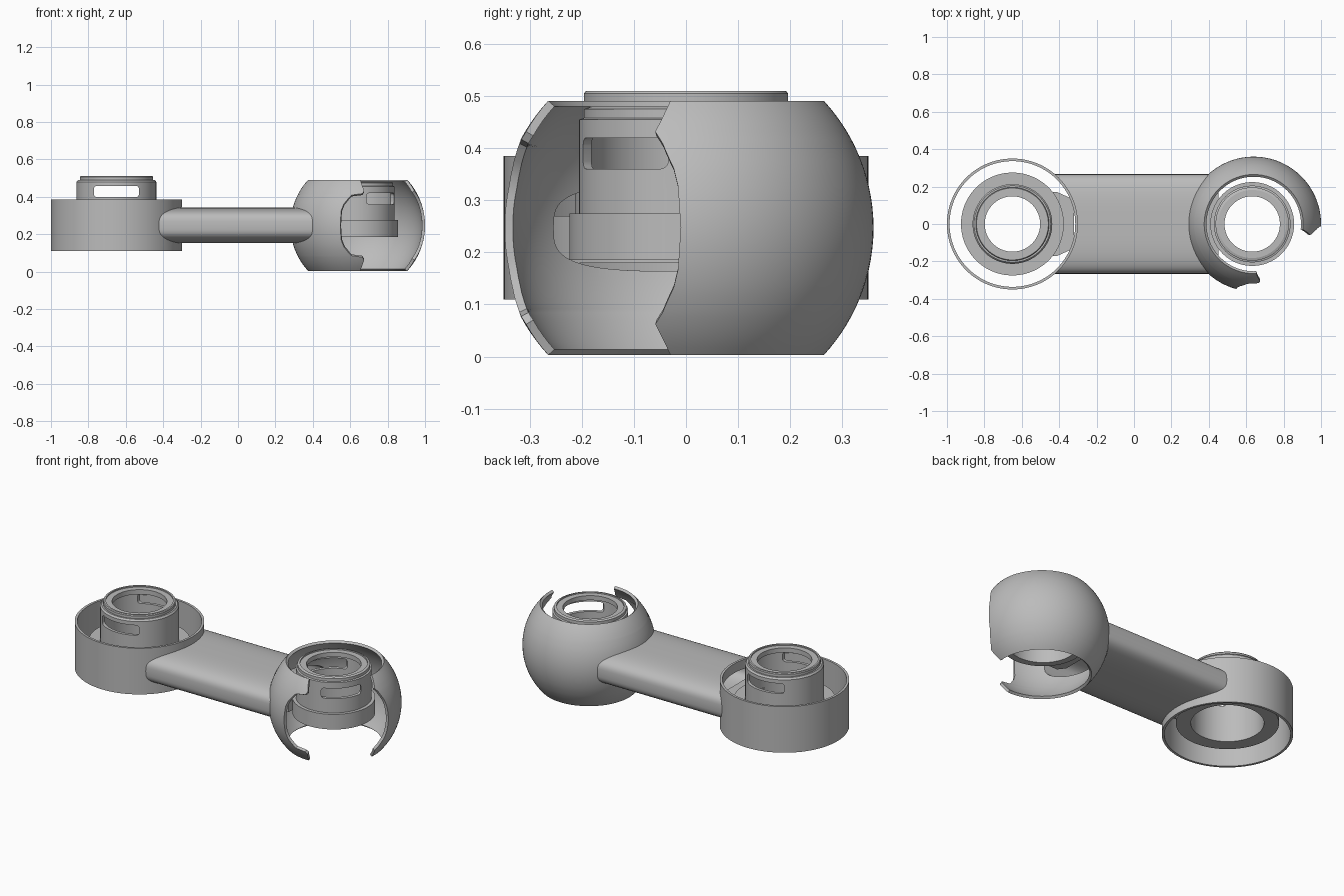
import bpy, bmesh
from math import sin, cos, pi, radians, sqrt
from mathutils import Matrix

default = bpy.data.objects.get("Cube")
if default:
    bpy.data.objects.remove(default)

GREY = (0.5, 0.5, 0.5, 1)
metal = bpy.data.materials.new("machined_grey")
metal.use_nodes = True
metal.diffuse_color = GREY
metal.node_tree.nodes["Principled BSDF"].inputs["Base Color"].default_value = GREY

HOUSING_X, SHELL_X, HUB_X = -0.65, 0.64, 0.632
HOUSING_R, SHELL_R, MID_Z = 0.35, 0.36, 0.247


def make(name, bm):
    bmesh.ops.recalc_face_normals(bm, faces=bm.faces)
    mesh = bpy.data.meshes.new(name)
    bm.to_mesh(mesh)
    bm.free()
    mesh.materials.append(metal)
    obj = bpy.data.objects.new(name, mesh)
    bpy.context.collection.objects.link(obj)
    return obj


def activate(obj):
    bpy.ops.object.select_all(action='DESELECT')
    obj.select_set(True)
    bpy.context.view_layer.objects.active = obj


def apply(obj, kind, **settings):
    activate(obj)
    mod = obj.modifiers.new(kind.lower(), kind)
    for key, value in settings.items():
        setattr(mod, key, value)
    bpy.ops.object.modifier_apply(modifier=mod.name)


def cut(obj, cutter):
    apply(obj, 'BOOLEAN', object=cutter, operation='DIFFERENCE', solver='EXACT')


def smooth(obj):
    activate(obj)
    bpy.ops.object.shade_smooth_by_angle(angle=radians(30))


def skin(bm, rows, wrap):
    """Join neighbouring rows of vertices with quads."""
    for a, b in zip(rows, rows[1:]):
        n = len(a)
        for i in range(n if wrap else n - 1):
            j = (i + 1) % n
            bm.faces.new((a[i], a[j], b[j], b[i]))


def lathe(name, x, profile, sides=96):
    """Revolve a closed (radius, height) outline."""
    bm = bmesh.new()
    rows = []
    for i in range(sides):
        t = 2 * pi * i / sides
        rows.append([bm.verts.new((x + r * cos(t), r * sin(t), z)) for r, z in profile])
    skin(bm, rows + rows[:1], True)
    return make(name, bm)


def slot_cutter(x, z, angle, width, height):
    """Bar with rounded corners that passes through both walls of a hub."""
    bm = bmesh.new()
    bmesh.ops.create_cube(bm, size=1)
    bmesh.ops.scale(bm, vec=(0.6, width, height), verts=bm.verts)
    long_edges = [e for e in bm.edges
                  if abs(e.verts[0].co.x - e.verts[1].co.x) > 0.1]
    bmesh.ops.bevel(bm, geom=long_edges, offset=0.015, segments=4,
                    profile=0.5, affect='EDGES')
    bm.transform(Matrix.Translation((x, 0, z)) @ Matrix.Rotation(angle, 4, 'Z'))
    obj = make("slot_cutter", bm)
    obj.hide_render = True
    return obj


# Arm cross-section: a flattened rounded oval
def oval(half_y, half_z, count=72):
    pts = []
    for i in range(count):
        t = 2 * pi * i / count
        c, s = cos(t), sin(t)
        pts.append((half_y * abs(c) ** 0.6 * (1 if c >= 0 else -1),
                    MID_Z + half_z * abs(s) ** 0.6 * (1 if s >= 0 else -1)))
    return pts


# Hollow arm, its ends following the housing and the round shell
bm = bmesh.new()
section = oval(0.266, 0.095)
ends = [[], []]
for y, z in section:
    x0 = HOUSING_X + sqrt((HOUSING_R - 0.004) ** 2 - y * y)
    x1 = SHELL_X - sqrt((SHELL_R - 0.004) ** 2 - y * y - (z - MID_Z) ** 2)
    ends[0].append(bm.verts.new((x0, y, z)))
    ends[1].append(bm.verts.new((x1, y, z)))
skin(bm, ends, True)
arm = make("arm", bm)
apply(arm, 'SOLIDIFY', thickness=0.012, offset=-1)
smooth(arm)

# Cutter that opens the walls into the arm
bm = bmesh.new()
rows = [[bm.verts.new((x, y, z)) for y, z in oval(0.254, 0.083)] for x in (-0.5, 0.5)]
skin(bm, rows, True)
for row in rows:
    bm.faces.new(row)
passage = make("passage_cutter", bm)
passage.hide_render = True

# Cylindrical housing wall
housing = lathe("cylinder_housing", HOUSING_X, [
    (HOUSING_R, 0.11), (HOUSING_R, 0.385), (0.336, 0.385), (0.336, 0.11)], 128)
cut(housing, passage)
smooth(housing)

# Round shell with a shaped opening at the front corner:
# (height from the middle, right edge angle, front edge angle)
EDGES = [(0, -1.6, 255), (0.08, -2.5, 255.5), (0.115, -4, 257.5), (0.15, -7, 262),
         (0.162, -8, 264), (0.17, -9, 274.5), (0.185, -11, 276.5), (0.244, -6.5, 273)]


def edge_angles(d):
    for a, b in zip(EDGES, EDGES[1:]):
        if d <= b[0] + 1e-6:
            f = (d - a[0]) / (b[0] - a[0])
            return [radians(a[k] + f * (b[k] - a[k])) for k in (1, 2)]


bm = bmesh.new()
heights = sorted({e[0] for e in EDGES} | {0.02, 0.04, 0.06, 0.1, 0.13, 0.2, 0.215, 0.23})
heights = [-h for h in reversed(heights[1:])] + heights
rows = []
for h in heights:
    start, stop = edge_angles(abs(h))
    r = sqrt(SHELL_R ** 2 - h * h)
    row = []
    for i in range(97):
        t = start + (stop - start) * i / 96
        row.append(bm.verts.new((SHELL_X + r * cos(t), r * sin(t), MID_Z + h)))
    rows.append(row)
skin(bm, rows, False)
shell = make("round_shell", bm)
# Make sure the wall thickens inward
face = shell.data.polygons[0]
outward = face.normal.x * (face.center.x - SHELL_X) + face.normal.y * face.center.y
apply(shell, 'SOLIDIFY', thickness=0.016, offset=-1 if outward > 0 else 1)
cut(shell, passage)
smooth(shell)

# Bearing hubs: flange, stepped tube, collar and inner lip
housing_hub = lathe("housing_hub", HOUSING_X, [
    (0.195, 0.18), (0.275, 0.18), (0.275, 0.27), (0.213, 0.27), (0.213, 0.48),
    (0.205, 0.49), (0.196, 0.49), (0.196, 0.505), (0.192, 0.51), (0.182, 0.51),
    (0.182, 0.503), (0.148, 0.503), (0.148, 0.475), (0.195, 0.475)])
shell_hub = lathe("shell_hub", HUB_X, [
    (0.185, 0.185), (0.224, 0.185), (0.224, 0.275), (0.205, 0.275), (0.205, 0.455),
    (0.196, 0.458), (0.196, 0.475), (0.182, 0.48), (0.182, 0.472), (0.148, 0.472),
    (0.148, 0.445), (0.185, 0.445)])
cut(housing_hub, slot_cutter(HOUSING_X, 0.428, pi / 2, 0.24, 0.06))
cut(shell_hub, slot_cutter(HUB_X, 0.39, radians(-42), 0.22, 0.06))
smooth(housing_hub)
smooth(shell_hub)

# Tapered brackets tying each hub to the arm
for name, hub, reach, side in (("housing_bracket", HOUSING_X, 0.33, 1),
                               ("shell_bracket", HUB_X, 0.27, -1)):
    bm = bmesh.new()
    outline = [(0.18, -0.17), (0.24, -0.17), (reach, -0.13),
               (reach, 0.13), (0.24, 0.17), (0.18, 0.17)]
    base = bm.faces.new([bm.verts.new((hub + side * x, y, 0.2)) for x, y in outline])
    top = bmesh.ops.extrude_face_region(bm, geom=[base])["geom"]
    bmesh.ops.translate(bm, vec=(0, 0, 0.06),
                        verts=[v for v in top if isinstance(v, bmesh.types.BMVert)])
    bracket = make(name, bm)
    # Keep the bore clear
    bore = lathe("bore_cutter", hub, [(0.0005, 0.1), (0.19, 0.1), (0.19, 0.4), (0.0005, 0.4)])
    bore.hide_render = True
    cut(bracket, bore)
    bpy.data.objects.remove(bore)

# Cutters are no longer needed
for obj in list(bpy.data.objects):
    if "cutter" in obj.name:
        bpy.data.objects.remove(obj)
